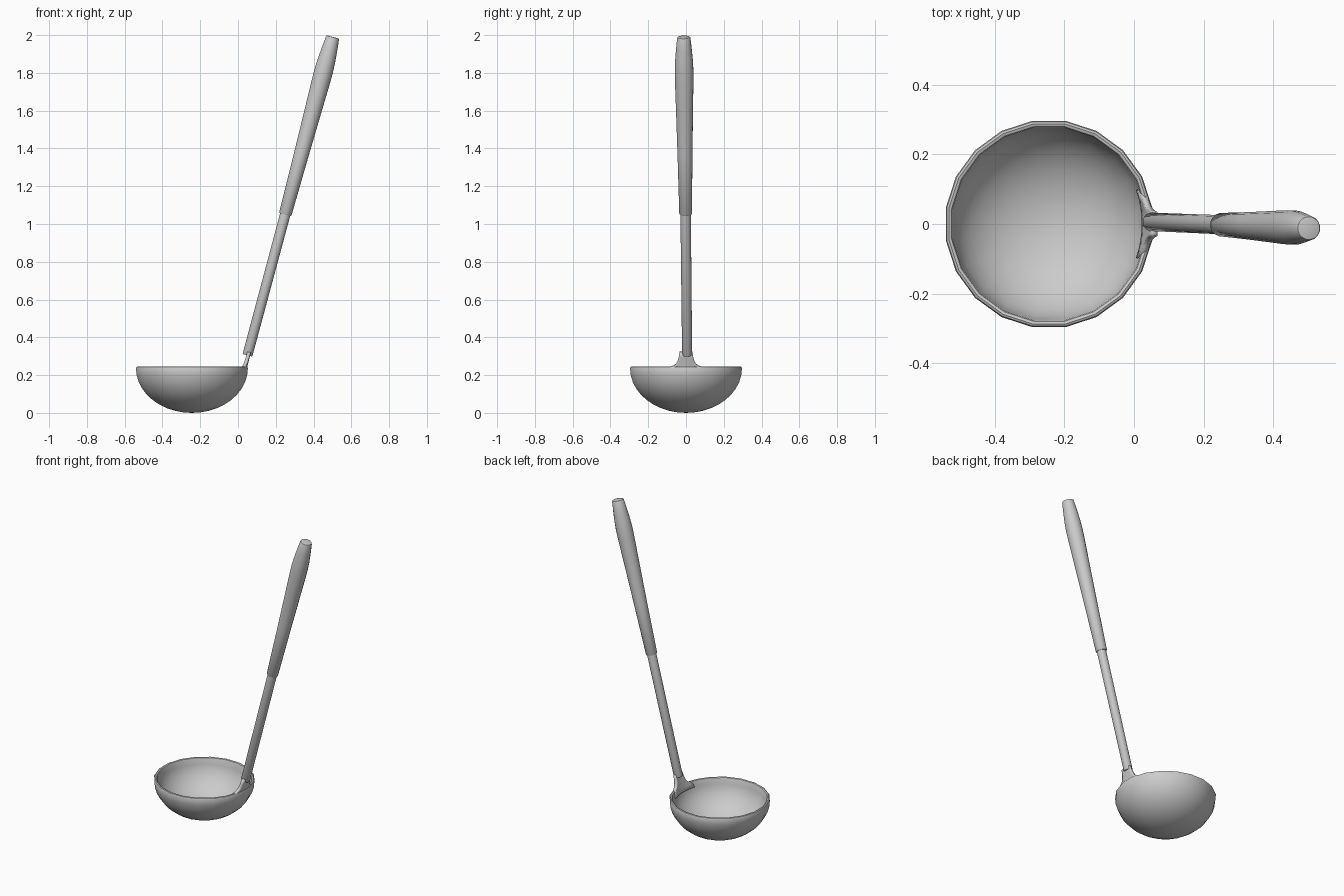
import bpy, bmesh
from math import sin, cos, pi, sqrt, radians
from mathutils import Vector, Matrix

if "Cube" in bpy.data.objects:
    bpy.data.objects.remove(bpy.data.objects["Cube"])


def finish(name, bm):
    bmesh.ops.remove_doubles(bm, verts=bm.verts, dist=1e-5)
    bmesh.ops.recalc_face_normals(bm, faces=bm.faces)
    me = bpy.data.meshes.new(name)
    bm.to_mesh(me)
    bm.free()
    ob = bpy.data.objects.new(name, me)
    bpy.context.collection.objects.link(ob)
    bpy.ops.object.select_all(action='DESELECT')
    ob.select_set(True)
    bpy.context.view_layer.objects.active = ob
    bpy.ops.object.shade_smooth_by_angle(angle=radians(35))
    return ob


def lathe(name, profile, sides, matrix):
    """Revolve (radius, height) points around the local z axis."""
    bm = bmesh.new()
    rings = [[bm.verts.new(matrix @ Vector((r * cos((k + .5) * 2 * pi / sides),
                                            r * sin((k + .5) * 2 * pi / sides), h)))
              for k in range(sides)] for r, h in profile]
    for a, b in zip(rings, rings[1:]):
        for k in range(sides):
            n = (k + 1) % sides
            bm.faces.new((a[k], a[n], b[n], b[k]))
    return finish(name, bm)


# Bowl: outer shell, rounded rim, inner shell
R, H, STEPS = 0.300, 0.237, 10
angles = [i * pi / 2 / STEPS for i in range(STEPS + 1)]
outer = [(R * sin(t), H - H * cos(t)) for t in angles]
rim = [(R - 0.003, 0.243), (R - 0.009, 0.246), (R - 0.017, 0.243)]
inner = [((R - 0.02) * sin(t), H - (H - 0.02) * cos(t)) for t in reversed(angles)]
lathe("bowl", outer + rim + inner, 20, Matrix.Translation((-0.244, 0, 0)))

# Neck: flared tab rising from the rim into the rod (z, half width, x)
rows = [(0.205, .100, .031), (0.225, .096, .036), (0.243, .085, .040), (0.250, .066, .042),
        (0.260, .053, .044), (0.275, .044, .048), (0.295, .038, .053), (0.322, .034, .060)]
bm = bmesh.new()
COLS = 8
grid = []
for z, w, x in rows:
    ys = [w * (2 * j / COLS - 1) for j in range(COLS + 1)]
    grid.append([bm.verts.new((x + sqrt(R * R - y * y) - R, y, z)) for y in ys])
for a, b in zip(grid, grid[1:]):
    for j in range(COLS):
        bm.faces.new((a[j], a[j + 1], b[j + 1], b[j]))
neck = finish("neck", bm)
solid = neck.modifiers.new("thickness", 'SOLIDIFY')
solid.thickness = 0.018
solid.offset = 0

# Rod and grip share one leaning axis
base, tip = Vector((0.050, 0.006, 0.305)), Vector((0.502, -0.012, 1.990))
axis = tip - base
L = axis.length
lean = Matrix.Translation(base) @ axis.to_track_quat('Z', 'Y').to_matrix().to_4x4()
lathe("rod", [(0, 0), (.025, 0), (.027, .004), (.028, .79), (0, .79)], 16, lean)
lathe("grip", [(0, .772), (.031, .772), (.034, .777), (.040, 1.10), (.046, 1.36), (.0495, 1.50),
               (.050, 1.56), (.048, 1.61), (.043, 1.67), (.036, L - .008),
               (.033, L - .001), (.030, L), (0, L)], 16, lean)
